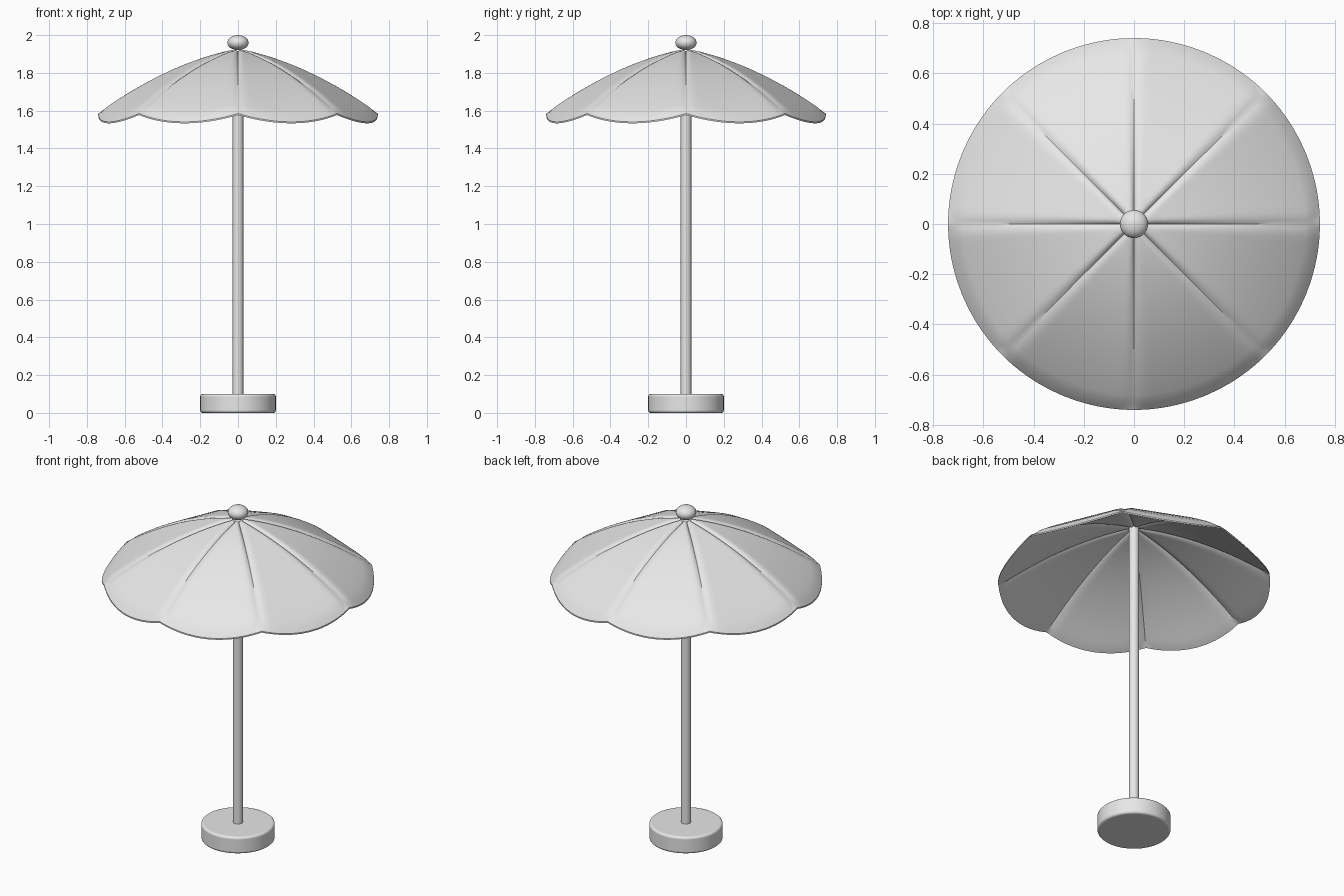
import bpy
import math

cube = bpy.data.objects.get("Cube")
if cube:
    bpy.data.objects.remove(cube, do_unlink=True)

grey = bpy.data.materials.new("light grey")
grey.use_nodes = True
grey.diffuse_color = (0.8, 0.8, 0.8, 1)
grey.node_tree.nodes["Principled BSDF"].inputs["Base Color"].default_value = (0.8, 0.8, 0.8, 1)


def finish(obj, name, angle=30):
    obj.name = name
    obj.data.materials.clear()
    obj.data.materials.append(grey)
    bpy.ops.object.select_all(action='DESELECT')
    obj.select_set(True)
    bpy.context.view_layer.objects.active = obj
    bpy.ops.object.shade_smooth_by_angle(angle=math.radians(angle))


def cylinder(name, radius, bottom, top, bevel=0):
    bpy.ops.mesh.primitive_cylinder_add(vertices=48, radius=radius, depth=top - bottom,
                                        location=(0, 0, (top + bottom) / 2))
    obj = bpy.context.object
    if bevel:
        mod = obj.modifiers.new("Rounded edge", 'BEVEL')
        mod.width = bevel
        mod.segments = 3
        mod.limit_method = 'ANGLE'
    finish(obj, name)


# Base, pole and finial
cylinder("base", 0.2, 0, 0.1, 0.012)
cylinder("pole", 0.028, 0.05, 1.915)
bpy.ops.mesh.primitive_uv_sphere_add(segments=32, ring_count=16, radius=1, location=(0, 0, 1.96))
bpy.context.object.scale = (0.056, 0.056, 0.04)
bpy.ops.object.transform_apply(location=False, rotation=False, scale=True)
finish(bpy.context.object, "finial", 60)

# Canopy: eight taut panels with rounded seams and rim
RIM = 0.74
PANELS = 8
SECTOR = math.tau / PANELS
half = [0, 0.03, 0.06, 0.1, 0.15, 0.22, 0.3, 0.4, 0.5]
steps = half + [1 - f for f in reversed(half[1:-1])]
angles = [(p + f) * SECTOR for p in range(PANELS) for f in steps]
radii = [0.03 + 0.65 * i / 14 for i in range(15)] + [0.692, 0.704, 0.716, 0.728, RIM]


def heights(r, a):
    local = a % SECTOR
    to_seam = r * math.sin(min(local, SECTOR - local))
    flat = r * math.cos(local - SECTOR / 2) / math.cos(SECTOR / 2)
    z = 1.93 - 0.188 * flat - 0.349 * flat ** 2
    seam = max(0, 1 - to_seam / (0.015 + 0.055 * r))
    edge = max(0, 1 - (RIM - r) / 0.06)
    k = min(1, math.hypot(seam, edge)) ** 2
    return z - 0.015 * k, z - 0.03 + 0.007 * k


verts, faces = [], []
n = len(angles)
for side in (0, 1):
    for r in radii:
        verts += [(r * math.cos(a), r * math.sin(a), heights(r, a)[side]) for a in angles]
sheet = len(radii) * n
for j in range(n):
    k = (j + 1) % n
    for i in range(len(radii) - 1):
        quad = (i * n + j, (i + 1) * n + j, (i + 1) * n + k, i * n + k)
        faces.append(quad)
        faces.append(tuple(sheet + v for v in reversed(quad)))
    outer = sheet - n
    faces.append((outer + j, sheet + outer + j, sheet + outer + k, outer + k))
    faces.append((j, k, sheet + k, sheet + j))

mesh = bpy.data.meshes.new("canopy")
mesh.from_pydata(verts, [], faces)
mesh.update()
canopy = bpy.data.objects.new("canopy", mesh)
bpy.context.collection.objects.link(canopy)
finish(canopy, "canopy", 35)
